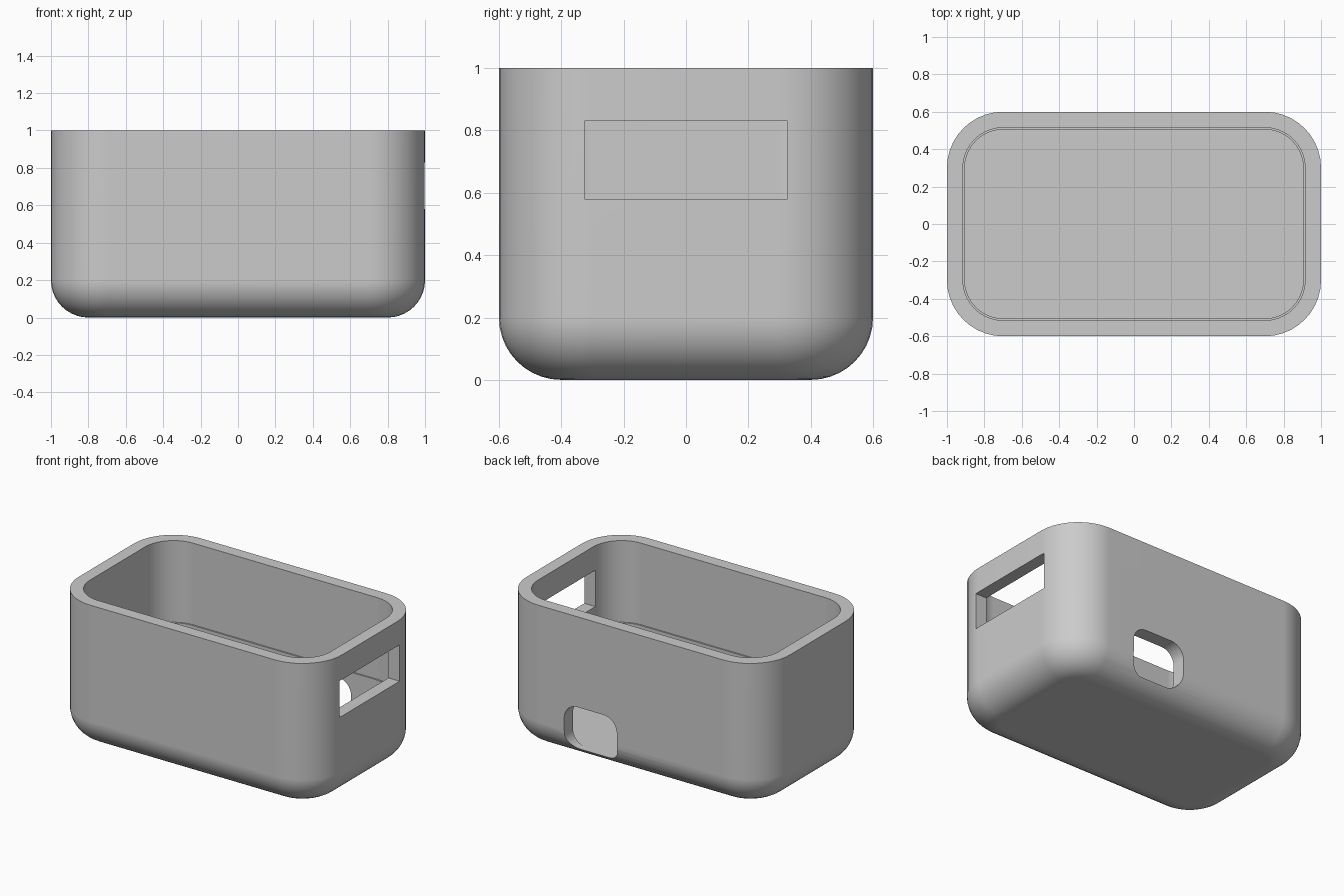
import bpy, bmesh, math
from math import sin, cos, pi

cube = bpy.data.objects.get("Cube")
if cube:
    bpy.data.objects.remove(cube, do_unlink=True)

grey = bpy.data.materials.new("light_grey")
grey.use_nodes = True
grey.diffuse_color = (0.6, 0.6, 0.6, 1)
grey.node_tree.nodes["Principled BSDF"].inputs["Base Color"].default_value = (0.6, 0.6, 0.6, 1)


def rounded_rect(hx, hy, r, steps=10):
    """Outline of a rounded rectangle, counter-clockwise."""
    pts = []
    for quarter, (sx, sy) in enumerate([(1, 1), (-1, 1), (-1, -1), (1, -1)]):
        for i in range(steps + 1):
            a = (quarter + i / steps) * pi / 2
            pts.append((sx * (hx - r) + r * cos(a), sy * (hy - r) + r * sin(a)))
    return pts


def loft(name, rings):
    """Solid skinned through a list of point rings, capped at both ends."""
    bm = bmesh.new()
    loops = [[bm.verts.new(p) for p in ring] for ring in rings]
    n = len(loops[0])
    for a, b in zip(loops, loops[1:]):
        for i in range(n):
            j = (i + 1) % n
            bm.faces.new((a[i], a[j], b[j], b[i]))
    bm.faces.new(loops[0][::-1])
    bm.faces.new(loops[-1])
    bmesh.ops.recalc_face_normals(bm, faces=bm.faces)
    mesh = bpy.data.meshes.new(name)
    bm.to_mesh(mesh)
    bm.free()
    mesh.materials.append(grey)
    obj = bpy.data.objects.new(name, mesh)
    bpy.context.collection.objects.link(obj)
    return obj


def level(inset, z):
    """Horizontal ring of the box, inset from the outer wall."""
    return [(x, y, z) for x, y in rounded_rect(1 - inset, 0.6 - inset, 0.3 - inset)]


# Box shell: rounded bottom, outer wall, rim, inner wall with a small ledge, floor
fillet, steps = 0.2, 10
rings = []
for i in range(steps + 1):
    a = i / steps * pi / 2
    rings.append(level(fillet * (1 - sin(a)), fillet * (1 - cos(a))))
rings += [level(0, 1), level(0.085, 1), level(0.085, 0.44),
          level(0.095, 0.44), level(0.095, 0.07)]
box = loft("box_shell", rings)

# Rectangular slot through the left wall
slot = loft("slot_cutter", [[(x, y, z) for y, z in
            [(-0.325, 0.58), (0.325, 0.58), (0.325, 0.83), (-0.325, 0.83)]]
            for x in (0.8, 1.1)])

# Rounded port through the back wall, level with the floor
port = loft("port_cutter", [[(0.305 + x, y, 0.225 + z) for x, z in
            rounded_rect(0.2, 0.155, 0.1)] for y in (0.45, 0.7)])

bpy.context.view_layer.objects.active = box
for o in bpy.context.selected_objects:
    o.select_set(False)
box.select_set(True)
for cutter in (slot, port):
    mod = box.modifiers.new(cutter.name, "BOOLEAN")
    mod.operation = "DIFFERENCE"
    mod.solver = "EXACT"
    mod.object = cutter
    bpy.ops.object.modifier_apply(modifier=mod.name)
    bpy.data.objects.remove(cutter, do_unlink=True)

bpy.ops.object.shade_smooth_by_angle(angle=math.radians(30))
weighted = box.modifiers.new("even_shading", "WEIGHTED_NORMAL")
weighted.keep_sharp = True
